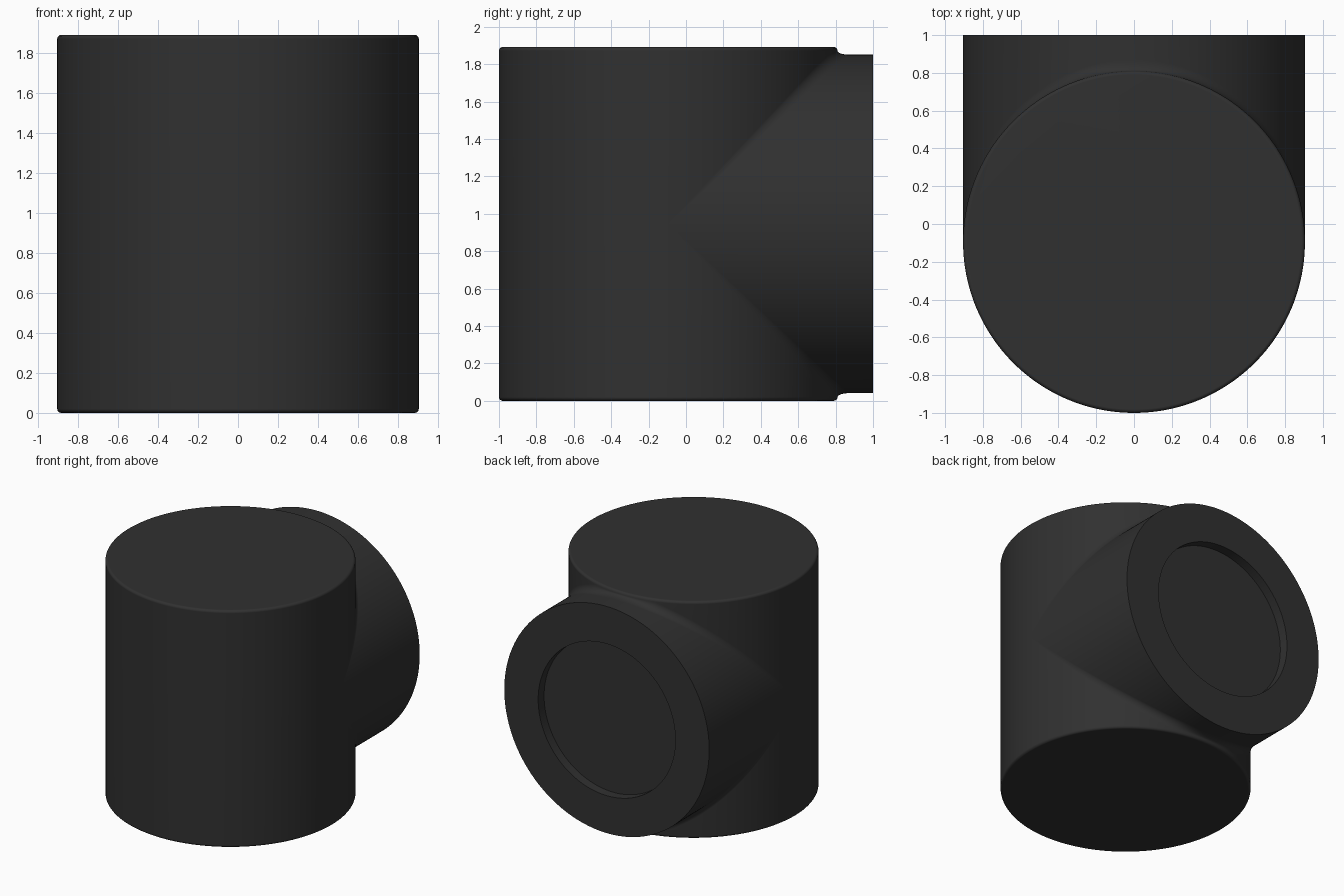
import bpy, bmesh
from math import sin, cos, pi, radians

if "Cube" in bpy.data.objects:
    bpy.data.objects.remove(bpy.data.objects["Cube"])

R = 0.905            # radius of both cylinders
YC, ZC = -0.095, 0.946   # axis of upright body / axis of rear socket
H = 0.946            # half height of the body
BEV = 0.02           # rounded rim of the body
FIL = 0.06           # fillet where the cylinders meet
REC_R, REC_D = 0.606, 0.075   # recess in the socket face
N = 96               # steps per half turn


def rim(t):
    """Rounded top rim down the body side (heights relative to ZC)."""
    pts = []
    for i in range(5):
        a = pi / 2 * (1 - i / 4)
        r = R - BEV + BEV * cos(a)
        pts.append((r * sin(t), YC + r * cos(t), H - BEV + BEV * sin(a)))
    return pts


def front_column(t):
    return rim(t) + [(R * sin(t), YC + R * cos(t), 0)]


def back_column(t):
    """Rim, body side, fillet, socket side, socket face, recess."""
    s, c = sin(t), max(cos(t), 0)
    top = max(R * c, min((R + FIL) * c, H - BEV))
    rise, run = top - R * c, FIL * c
    pts = rim(t)
    for i in range(9):
        a = pi / 2 * i / 8
        pts.append((R * s, YC + R * c + run * (1 - cos(a)),
                    R * c + rise * (1 - sin(a))))
    pts.append((R * s, 1, R * c))
    pts.append((REC_R * s, 1, REC_R * c))
    pts.append((REC_R * s, 1 - REC_D, REC_R * c))
    return pts


def skin(bm, column, start, flip):
    cols = [[bm.verts.new((x, y, ZC + flip * z))
             for x, y, z in column(start + pi * i / N)] for i in range(N + 1)]
    for a, b in zip(cols, cols[1:]):
        for i in range(len(a) - 1):
            bm.faces.new((a[i], a[i + 1], b[i + 1], b[i]))


# Body and socket as one closed surface, mirrored about the socket axis
bm = bmesh.new()
for flip in (1, -1):
    skin(bm, front_column, pi / 2, flip)
    skin(bm, back_column, -pi / 2, flip)
bmesh.ops.remove_doubles(bm, verts=bm.verts, dist=0.0001)
bmesh.ops.dissolve_degenerate(bm, edges=bm.edges, dist=0.0001)
# Top, bottom and recess floor
bmesh.ops.holes_fill(bm, edges=[e for e in bm.edges if e.is_boundary], sides=0)
bmesh.ops.recalc_face_normals(bm, faces=bm.faces)

mesh = bpy.data.meshes.new("pipe_tee_body")
bm.to_mesh(mesh)
bm.free()
body = bpy.data.objects.new("pipe_tee_body", mesh)
bpy.context.collection.objects.link(body)

# Smooth sides, crisp socket edges
bpy.context.view_layer.objects.active = body
body.select_set(True)
bpy.ops.object.shade_smooth_by_angle(angle=radians(40))
wn = body.modifiers.new("flat_faces", 'WEIGHTED_NORMAL')
wn.keep_sharp = True

# Near-black plastic
mat = bpy.data.materials.new("black_plastic")
mat.diffuse_color = (0.03, 0.03, 0.03, 1)
mat.use_nodes = True
mat.node_tree.nodes["Principled BSDF"].inputs["Base Color"].default_value = mat.diffuse_color
mesh.materials.append(mat)
